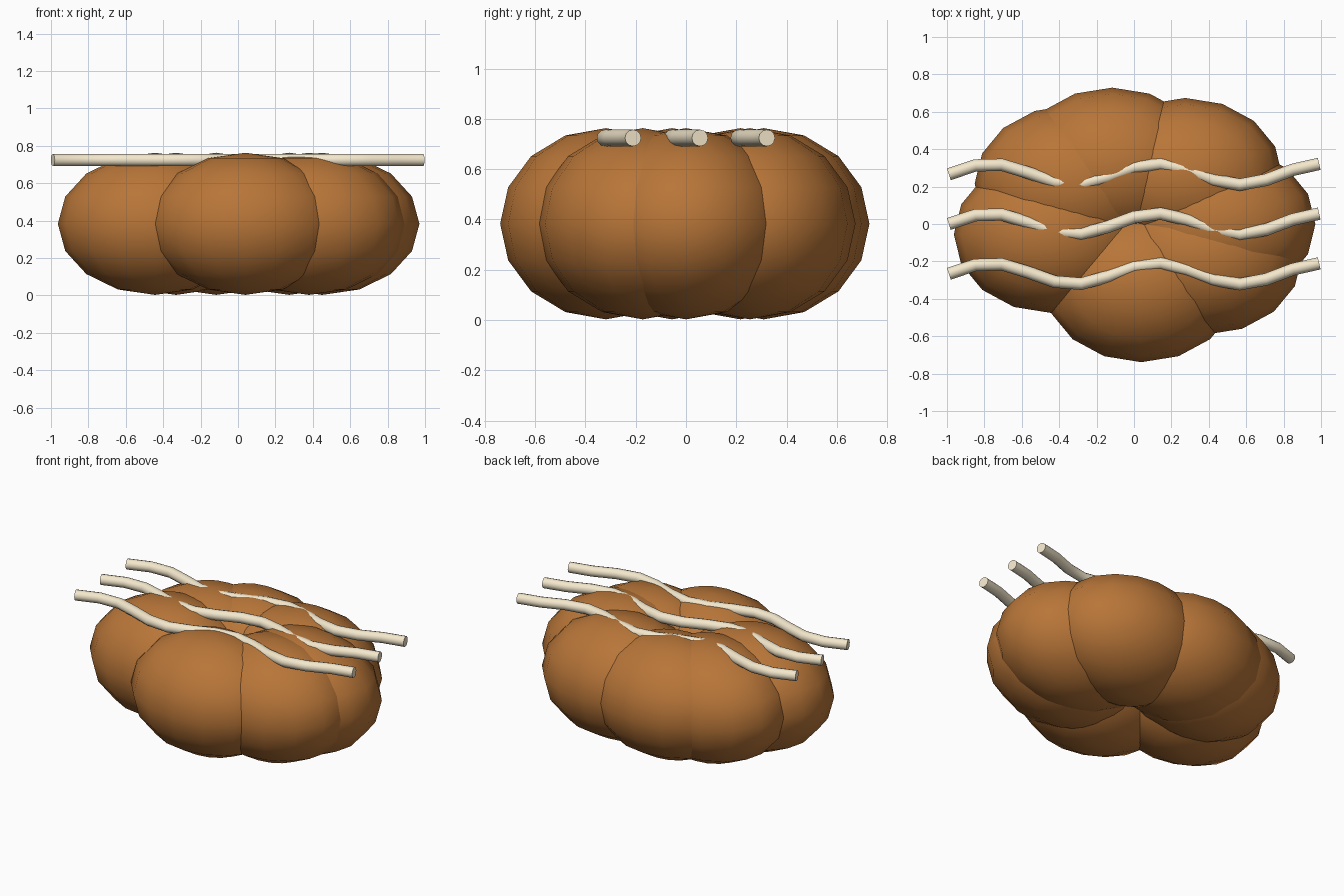
import bpy, math

if "Cube" in bpy.data.objects:
    bpy.data.objects.remove(bpy.data.objects["Cube"])


def material(name, rgb):
    m = bpy.data.materials.new(name)
    m.diffuse_color = (*rgb, 1)
    m.use_nodes = True
    m.node_tree.nodes["Principled BSDF"].inputs["Base Color"].default_value = m.diffuse_color
    return m


dough_mat = material("baked_dough", (0.48, 0.18, 0.04))
icing_mat = material("cream_icing", (0.90, 0.80, 0.60))

# dough lobes: squashed spheres spread around an oval by the golden angle
for i in range(7):
    a = math.radians(137.5) * i
    bpy.ops.mesh.primitive_uv_sphere_add(
        segments=16, ring_count=8, radius=1,
        location=(0.45 * math.cos(a), 0.32 * math.sin(a), 0.383))
    lobe = bpy.context.object
    lobe.name = f"dough_lobe_{i + 1}"
    lobe.scale = (0.52, 0.42, 0.38)
    bpy.ops.object.transform_apply(location=False, rotation=False, scale=True)
    bpy.ops.object.shade_smooth()
    lobe.data.materials.append(dough_mat)

# icing drizzles: three wavy tubes across the top
for k, y0 in enumerate((-0.266, 0, 0.266)):
    curve = bpy.data.curves.new(f"icing_drizzle_{k + 1}", 'CURVE')
    curve.dimensions = '3D'
    curve.bevel_depth = 0.033
    curve.bevel_resolution = 4
    curve.use_fill_caps = True
    spline = curve.splines.new('POLY')
    spline.points.add(14)
    for i, p in enumerate(spline.points):
        p.co = (-0.99 + 1.98 * i / 14, y0 + 0.056 * math.sin(i), 0.724, 1)
    drizzle = bpy.data.objects.new(f"icing_drizzle_{k + 1}", curve)
    bpy.context.collection.objects.link(drizzle)
    curve.materials.append(icing_mat)
    bpy.ops.object.select_all(action='DESELECT')
    drizzle.select_set(True)
    bpy.context.view_layer.objects.active = drizzle
    bpy.ops.object.convert(target='MESH')
    bpy.ops.object.shade_smooth_by_angle(angle=math.radians(50))
